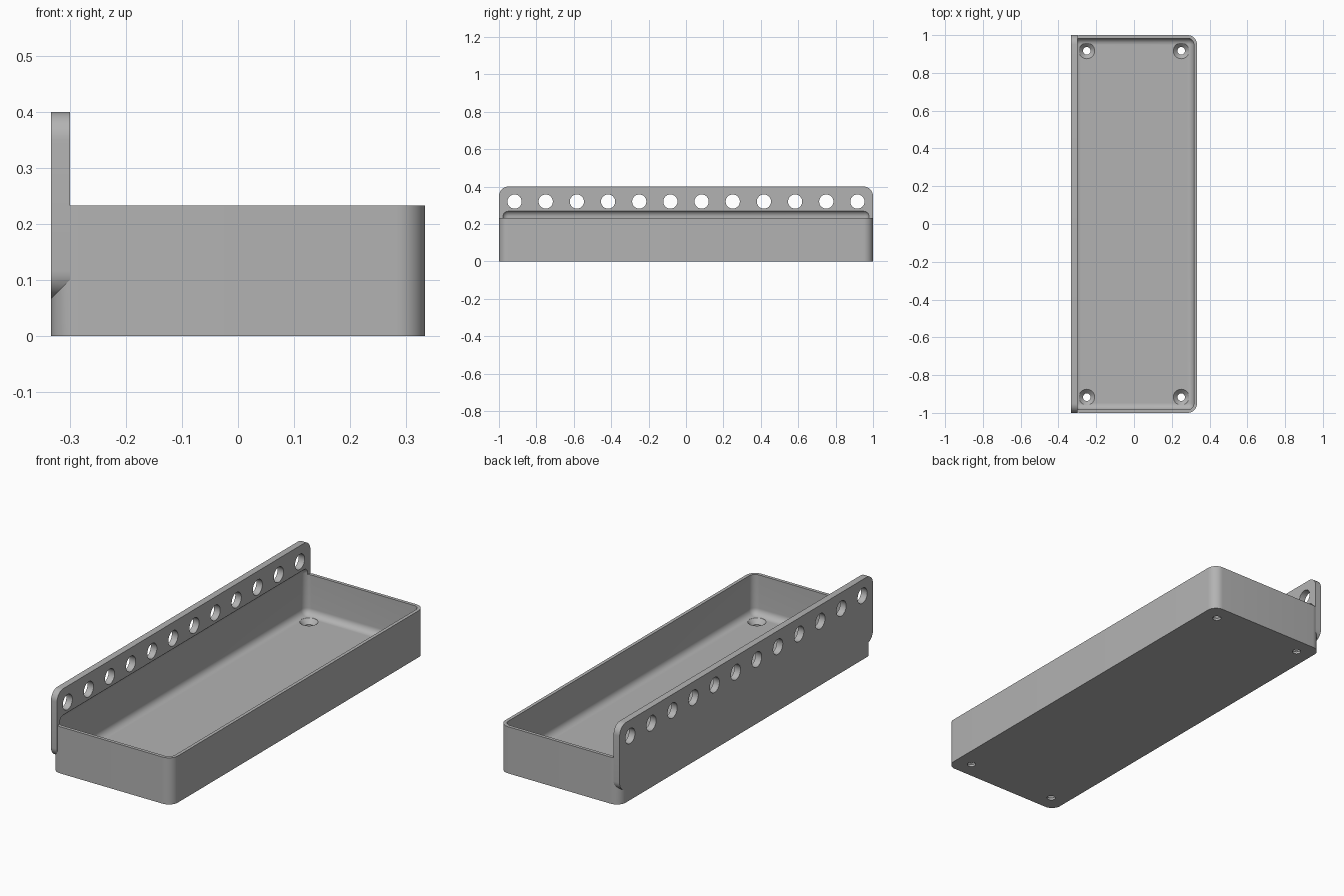
import bpy, bmesh, math
from mathutils import Matrix

if "Cube" in bpy.data.objects:
    bpy.data.objects.remove(bpy.data.objects["Cube"], do_unlink=True)

HALF_W, HALF_L, RIM, TOP = 1 / 3, 1.0, 0.233, 0.4
WALL, FLOOR, RADIUS = 1 / 60, 1 / 30, 0.05

grey = bpy.data.materials.new("plain grey")
grey.use_nodes = True
grey.diffuse_color = (0.45, 0.45, 0.45, 1)
grey.node_tree.nodes["Principled BSDF"].inputs["Base Color"].default_value = grey.diffuse_color


def to_object(name, bm):
    bmesh.ops.recalc_face_normals(bm, faces=bm.faces)
    mesh = bpy.data.meshes.new(name)
    bm.to_mesh(mesh)
    bm.free()
    mesh.materials.append(grey)
    obj = bpy.data.objects.new(name, mesh)
    bpy.context.collection.objects.link(obj)
    return obj


def rounded_box(name, low, high, radius, axis=None, segments=10):
    """Box with rounded edges: those along one axis, or all of them."""
    bm = bmesh.new()
    bmesh.ops.create_cube(bm, size=1)
    for v in bm.verts:
        v.co = [h if c > 0 else l for c, l, h in zip(v.co, low, high)]
    edges = [e for e in bm.edges if axis is None
             or abs((e.verts[0].co - e.verts[1].co).normalized()[axis]) > 0.9]
    bmesh.ops.bevel(bm, geom=edges, offset=radius, segments=segments,
                    profile=0.5, affect='EDGES')
    return to_object(name, bm)


def turned(bm, profile, matrix, sides=32):
    """Add a closed solid of revolution from (radius, height) pairs."""
    rings = [[bm.verts.new(matrix @ Matrix.Rotation(math.tau * i / sides, 4, 'Z')
                           @ Matrix.Translation((r, 0, z)).translation)
              for i in range(sides)] for r, z in profile]
    bm.faces.new(rings[0])
    bm.faces.new(rings[-1])
    for a, b in zip(rings, rings[1:]):
        for i in range(sides):
            j = (i + 1) % sides
            bm.faces.new((a[i], a[j], b[j], b[i]))


# Outer shell of the tray and the tall mounting plate
tray = rounded_box("tray_with_mounting_plate", (-HALF_W, -HALF_L, 0),
                   (HALF_W, HALF_L, RIM), RADIUS, axis=2)
plate = rounded_box("plate_helper", (-HALF_W, -HALF_L, 1 / 15),
                    (-0.3, HALF_L, TOP), RADIUS, axis=0)

# Cavity, reaching a little way up into the plate
cavity = rounded_box("cavity_cutter", (WALL - HALF_W, WALL - HALF_L, FLOOR),
                     (HALF_W - WALL, HALF_L - WALL, 0.273), 1 / 30)

# Row of round holes through the plate
bm = bmesh.new()
for i in range(12):
    place = Matrix.Translation((-HALF_W, (i - 5.5) / 6, 0.32)) @ Matrix.Rotation(math.pi / 2, 4, 'Y')
    turned(bm, [(0.038, -0.05), (0.038, 0.08)], place)
plate_holes = to_object("plate_hole_cutter", bm)

# Countersunk screw holes in the floor
bm = bmesh.new()
for x in (-0.25, 0.25):
    for y in (-11 / 12, 11 / 12):
        turned(bm, [(0.02, -0.05), (0.02, 0.011), (0.042, FLOOR), (0.042, 0.06)],
               Matrix.Translation((x, y, 0)))
screw_holes = to_object("screw_hole_cutter", bm)

# Combine the parts
helpers = [(plate, 'UNION'), (cavity, 'DIFFERENCE'),
           (plate_holes, 'DIFFERENCE'), (screw_holes, 'DIFFERENCE')]
bpy.ops.object.select_all(action='DESELECT')
tray.select_set(True)
bpy.context.view_layer.objects.active = tray
for helper, operation in helpers:
    helper.hide_render = True
    mod = tray.modifiers.new(helper.name, 'BOOLEAN')
    mod.object, mod.operation, mod.solver = helper, operation, 'EXACT'
    bpy.ops.object.modifier_apply(modifier=mod.name)
    bpy.data.objects.remove(helper, do_unlink=True)

bpy.ops.object.shade_smooth_by_angle(angle=math.radians(30))
